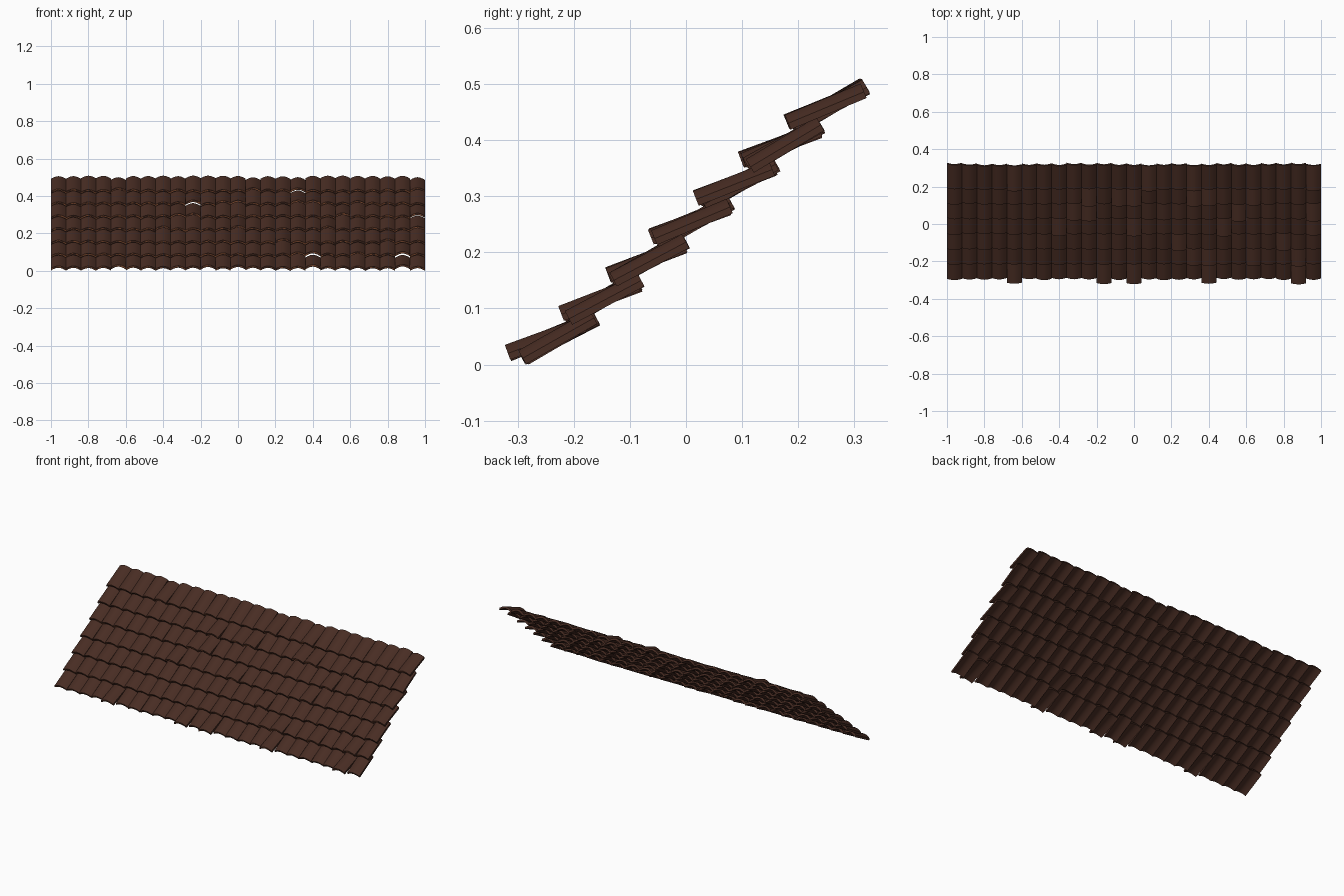
import bpy, bmesh, math, random
from mathutils import Matrix, Vector

if "Cube" in bpy.data.objects:
    bpy.data.objects.remove(bpy.data.objects["Cube"])

random.seed(4)
COLS, ROWS = 25, 7
W, LEN = 0.08, 0.146          # tile width and length
ARCH, THICK = 0.016, 0.012    # rise of the curve, clay thickness
SEG, LAY = 6, 3               # facets across the arch, strips on the end


def material(name, rgb):
    m = bpy.data.materials.new(name)
    m.diffuse_color = (*rgb, 1)
    m.use_nodes = True
    m.node_tree.nodes["Principled BSDF"].inputs["Base Color"].default_value = m.diffuse_color
    return m


BROWN = material("dark brown clay", (0.066, 0.026, 0.017))
ORANGE = material("worn orange clay", (0.27, 0.09, 0.038))


def add_tile(bm, mat):
    """Curved tile: an arched slab running along local y."""
    def ring(y):
        pts = []
        for j in range(LAY + 1):
            row = []
            for i in range(SEG + 1):
                u = 2 * i / SEG - 1
                z = ARCH * (1 - abs(u) ** 1.7) - (ARCH + THICK) / 2 + THICK * j / LAY
                row.append(bm.verts.new(mat @ Vector((u * W / 2, y, z))))
            pts.append(row)
        return pts

    f, b = ring(-LEN / 2), ring(LEN / 2)
    for i in range(SEG):
        bm.faces.new((f[LAY][i], f[LAY][i + 1], b[LAY][i + 1], b[LAY][i]))
        bm.faces.new((f[0][i + 1], f[0][i], b[0][i], b[0][i + 1]))
        for j in range(LAY):
            # front end shows worn patches
            face = bm.faces.new((f[j][i], f[j][i + 1], f[j + 1][i + 1], f[j + 1][i]))
            face.material_index = int(random.random() < 0.4)
            bm.faces.new((b[j][i + 1], b[j][i], b[j + 1][i], b[j + 1][i + 1]))
    for j in range(LAY):
        bm.faces.new((f[j + 1][0], b[j + 1][0], b[j][0], f[j][0]))
        bm.faces.new((f[j][SEG], b[j][SEG], b[j + 1][SEG], f[j + 1][SEG]))


# Tiles that have slipped forward in the lowest course
SLIPPED = {4, 10, 12, 17, 23}

for r in range(ROWS):
    bm = bmesh.new()
    for c in range(COLS):
        x = -1 + W * (c + 0.5)
        y, z = -0.227 + 0.0803 * r, 0.047 + 0.0685 * r
        pitch = random.uniform(27, 31)
        slipped = c in SLIPPED if r == 0 else random.random() < 0.2
        if slipped:
            pitch = random.uniform(20, 23)
            if r == 0:
                y, z = y - 0.022, z - 0.002
            else:
                y -= 0.006
        y += random.uniform(-0.003, 0.003)
        add_tile(bm, Matrix.Translation((x, y, z)) @ Matrix.Rotation(math.radians(pitch), 4, 'X'))
    me = bpy.data.meshes.new("tile_course")
    bm.to_mesh(me)
    bm.free()
    me.materials.append(BROWN)
    me.materials.append(ORANGE)
    ob = bpy.data.objects.new(f"tile_course_{r + 1}", me)
    bpy.context.collection.objects.link(ob)
    bpy.context.view_layer.objects.active = ob
    ob.select_set(True)

bpy.ops.object.shade_smooth_by_angle(angle=math.radians(30))

# Rest the lowest tile on the ground
low = min(v.co.z for o in bpy.context.selected_objects for v in o.data.vertices)
for o in bpy.context.selected_objects:
    o.data.transform(Matrix.Translation((0, 0, -low)))
